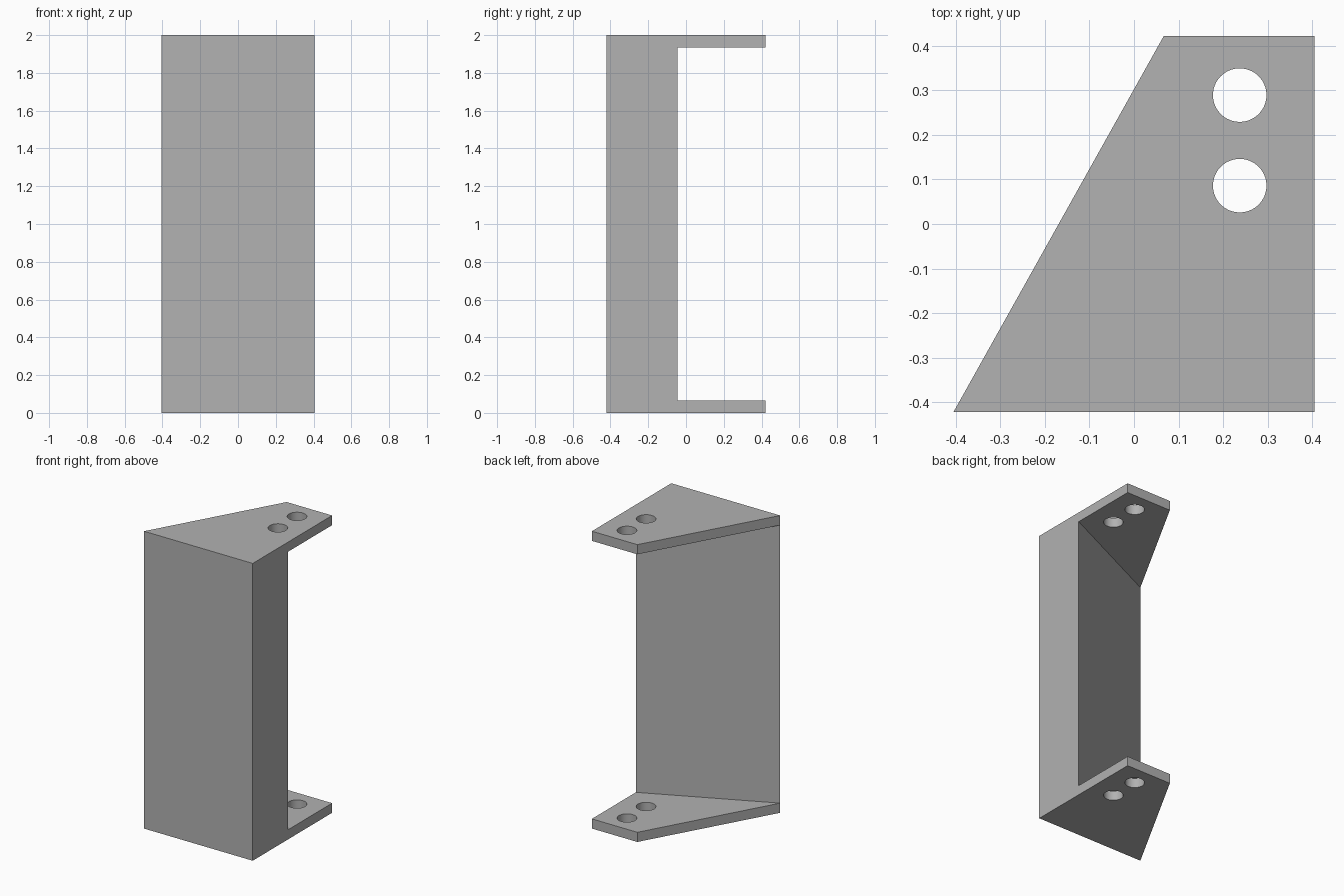
import bpy
import bmesh

cube = bpy.data.objects.get("Cube")
if cube:
    bpy.data.objects.remove(cube, do_unlink=True)

HALF_X, HALF_Y = 0.405, 0.422
HEIGHT, THICK = 2.0, 0.065
HOLE_X, HOLE_R = 0.237, 0.06
HOLE_YS = (0.086, 0.289)

grey = bpy.data.materials.new("plain grey")
grey.use_nodes = True
grey.diffuse_color = (0.445, 0.445, 0.445, 1)
grey.node_tree.nodes["Principled BSDF"].inputs["Base Color"].default_value = grey.diffuse_color


def prism(name, outline, z0, z1):
    """Extrude a counter-clockwise outline from z0 to z1."""
    bm = bmesh.new()
    base = bm.faces.new([bm.verts.new((x, y, z0)) for x, y in outline])
    top = bmesh.ops.extrude_face_region(bm, geom=[base], use_keep_orig=True)["geom"]
    verts = [v for v in top if isinstance(v, bmesh.types.BMVert)]
    bmesh.ops.translate(bm, verts=verts, vec=(0, 0, z1 - z0))
    bmesh.ops.recalc_face_normals(bm, faces=bm.faces)
    mesh = bpy.data.meshes.new(name)
    bm.to_mesh(mesh)
    bm.free()
    mesh.materials.append(grey)
    obj = bpy.data.objects.new(name, mesh)
    bpy.context.collection.objects.link(obj)
    return obj


def drill(plate, z):
    """Cut the two round bolt holes through a plate."""
    for y in HOLE_YS:
        bpy.ops.mesh.primitive_cylinder_add(vertices=64, radius=HOLE_R, depth=THICK * 3,
                                            location=(HOLE_X, y, z))
        cutter = bpy.context.object
        cutter.name = "hole_cutter"
        cutter.data.materials.append(grey)
        for face in cutter.data.polygons:
            face.use_smooth = len(face.vertices) == 4
        cut = plate.modifiers.new("bolt hole", "BOOLEAN")
        cut.operation = "DIFFERENCE"
        cut.solver = "EXACT"
        cut.object = cutter
        cutter.hide_render = True
        cutter.hide_set(True)


# Wedge-shaped upright between the plates
wedge = [(-HALF_X, -HALF_Y), (HALF_X, -HALF_Y), (HALF_X, -0.045)]
prism("wedge_body", wedge, THICK, HEIGHT - THICK)

# Matching end plates with one slanted side
plate_outline = [(-HALF_X, -HALF_Y), (HALF_X, -HALF_Y), (HALF_X, HALF_Y), (0.067, HALF_Y)]
for name, z in (("bottom_plate", 0), ("top_plate", HEIGHT - THICK)):
    drill(prism(name, plate_outline, z, z + THICK), z + THICK / 2)
